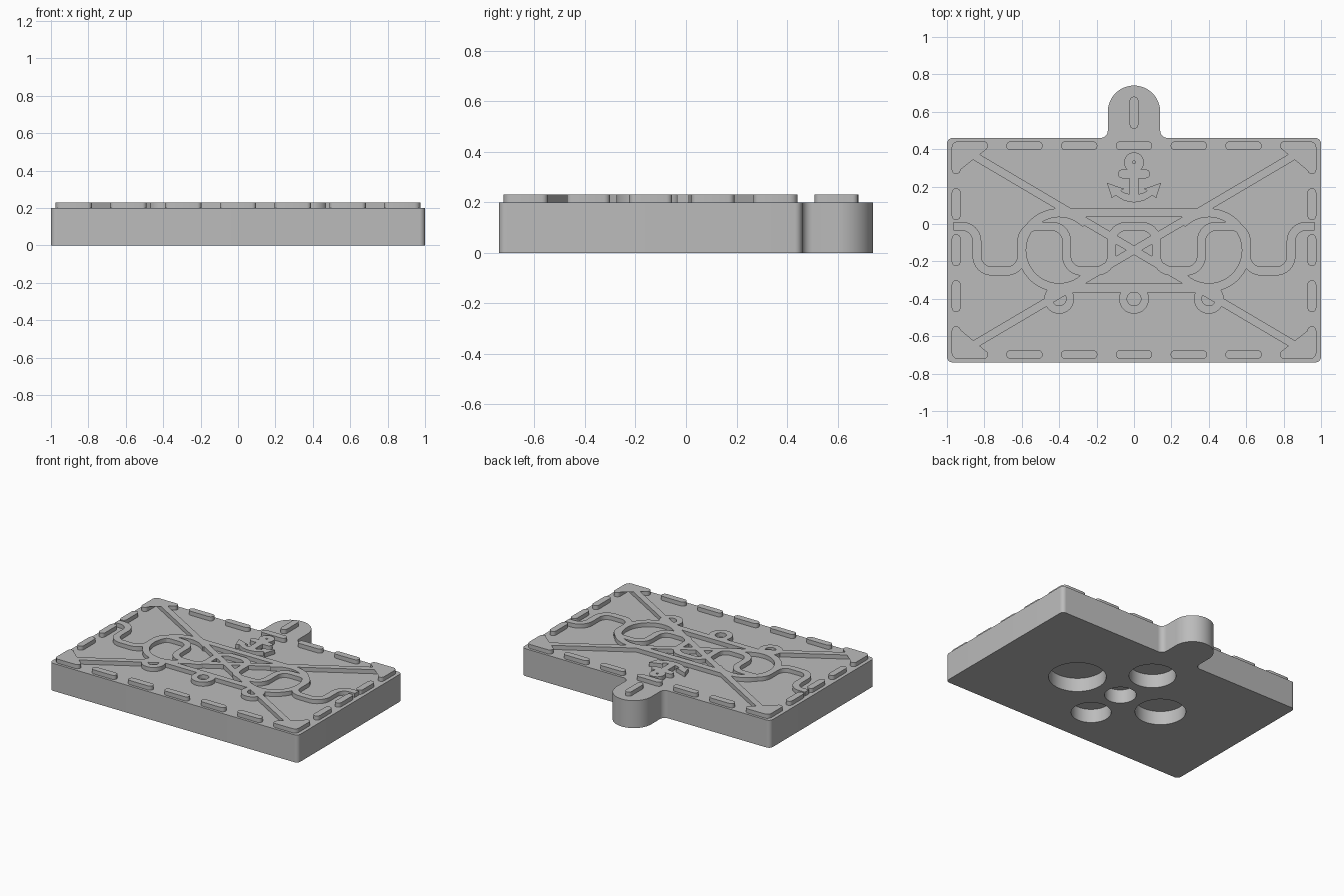
import bpy, bmesh, math
from mathutils import Vector

cube = bpy.data.objects.get("Cube")
if cube:
    bpy.data.objects.remove(cube, do_unlink=True)

BASE, TOP = 0.2, 0.23      # plate top and relief top
W = 0.047                  # usual relief line width
MID = -0.14                # centre of the plate in y
parts = []

grey = bpy.data.materials.new("plain grey")
grey.use_nodes = True
grey.diffuse_color = (0.5, 0.5, 0.5, 1)
grey.node_tree.nodes["Principled BSDF"].inputs["Base Color"].default_value = (0.5, 0.5, 0.5, 1)


def finish(name, bm):
    bmesh.ops.recalc_face_normals(bm, faces=bm.faces)
    mesh = bpy.data.meshes.new(name)
    bm.to_mesh(mesh)
    bm.free()
    mesh.materials.append(grey)
    obj = bpy.data.objects.new(name, mesh)
    bpy.context.collection.objects.link(obj)
    parts.append(obj)
    return obj


def arc(cx, cy, r, a0, a1, n=8):
    angles = [math.radians(a0 + (a1 - a0) * i / n) for i in range(n + 1)]
    return [(cx + r * math.cos(a), cy + r * math.sin(a)) for a in angles]


def prism(name, outline, z0=BASE, z1=TOP):
    bm = bmesh.new()
    low = [bm.verts.new((x, y, z0)) for x, y in outline]
    high = [bm.verts.new((x, y, z1)) for x, y in outline]
    bm.faces.new(low[::-1])
    bm.faces.new(high)
    for i in range(len(low)):
        j = (i + 1) % len(low)
        bm.faces.new((low[i], low[j], high[j], high[i]))
    return finish(name, bm)


def stroke(name, path, width=W, rounded=False):
    """Raised line of even width along an open path."""
    p = [Vector(q) for q in path]
    h = width / 2
    left, right = [], []
    for i, q in enumerate(p):
        d0 = (q - p[max(i - 1, 0)]).normalized()
        d1 = (p[min(i + 1, len(p) - 1)] - q).normalized()
        t = (d0 + d1).normalized()
        ref = d1 if d1.length else d0
        off = Vector((-t.y, t.x)) * h / t.dot(ref)
        left.append(q + off)
        right.append(q - off)
    cap_a, cap_b = [], []
    if rounded:
        a = math.degrees(math.atan2(*(p[-1] - p[-2]).yx))
        cap_b = arc(*p[-1], h, a - 90, a + 90)[1:-1]
        a = math.degrees(math.atan2(*(p[0] - p[1]).yx))
        cap_a = arc(*p[0], h, a - 90, a + 90)[1:-1]
    return prism(name, [tuple(v) for v in right] + cap_b
                 + [tuple(v) for v in left[::-1]] + cap_a)


def ring(name, x, y, outer, inner, n=32):
    bm = bmesh.new()
    loops = []
    for r, z in ((outer, BASE), (outer, TOP), (inner, TOP), (inner, BASE)):
        loops.append([bm.verts.new((px, py, z)) for px, py in arc(x, y, r, 0, 360, n)[:-1]])
    for k in range(4):
        a, b = loops[k], loops[(k + 1) % 4]
        for i in range(n):
            j = (i + 1) % n
            bm.faces.new((a[i], a[j], b[j], b[i]))
    return finish(name, bm)


def mirrored(half):
    return half + [(-x, y) for x, y in half[::-1] if abs(x) > 1e-5]


# Plate with rounded corners and hanging tab
half = (arc(0.97, -0.71, 0.03, -90, 0) + arc(0.97, 0.43, 0.03, 0, 90)
        + arc(0.18, 0.50, 0.04, 270, 180) + arc(0, 0.60, 0.14, 0, 90, 16))
plate = prism("plate", mirrored(half), 0, BASE)

# Blind round holes in the underside
for x, y, r in ((0, MID, 0.105), (0, -0.44, 0.132), (0, 0.19, 0.155),
                (-0.345, MID, 0.168), (0.37, MID, 0.19)):
    cutter = prism("hole_cutter", arc(x, y, r, 0, 360, 48)[:-1], -0.1, 0.1)
    cutter.hide_render = True
    parts.remove(cutter)
    mod = plate.modifiers.new("hole", 'BOOLEAN')
    mod.operation = 'DIFFERENCE'
    mod.solver = 'EXACT'
    mod.object = cutter
    bpy.context.view_layer.objects.active = plate
    bpy.ops.object.modifier_apply(modifier=mod.name)
    bpy.data.objects.remove(cutter, do_unlink=True)

# Stitched border: dashes and corner brackets
EX, EY = 0.951, 0.558
for s in (-1, 1):
    for k in range(-2, 3):
        x = k * 0.293
        stroke("border_dash", [(x - 0.074, MID + s * EY), (x + 0.074, MID + s * EY)], W, True)
    for k in range(-1, 2):
        y = MID + k * 0.246
        stroke("side_dash", [(s * EX, y - 0.062), (s * EX, y + 0.062)], W, True)
    for t in (-1, 1):
        bracket = [(EX - 0.147, EY)] + arc(EX - 0.01, EY - 0.01, 0.01, 90, 0, 3) + [(EX, EY - 0.128)]
        stroke("corner_bracket", [(s * x, MID + t * y) for x, y in bracket], W, True)
    # Diagonal bars
    stroke("diagonal_bar", [(-0.945, MID - s * EY), (0.945, MID + s * EY)], 0.043)

# Slot mark on the tab
stroke("tab_mark", [(0, 0.532), (0, 0.658)], W, True)

# Level bars joining the diagonals
for s in (-1, 1):
    outer, inner = MID + s * 0.225, MID + s * 0.178
    prism("level_bar", [(-0.38, outer), (0.38, outer), (0.30, inner), (-0.30, inner)])

# Waving rope
HI, LO, R = -0.012, -0.252, 0.08
path = [(-0.965, HI)]
for k in range(8):
    x = -0.84 + 0.24 * k
    if k % 2 == 0:
        path += arc(x - R, HI - R, R, 90, 0) + arc(x + R, LO + R, R, 180, 270)
    else:
        path += arc(x - R, LO + R, R, 270, 360) + arc(x + R, HI - R, R, 180, 90)
path.append((0.965, HI))
stroke("wave_rope", path)

# Large side loops between the diagonals
for s in (-1, 1):
    loop = arc(0.40, MID, 0.2, -135, 135, 40)
    stroke("side_loop", [(s * x, y) for x, y in loop])

# Small rings along the lower bar
for x in (-0.4, 0, 0.4):
    ring("hanging_ring", x, -0.4, 0.08, 0.037)

# Anchor
ring("anchor_eye", 0, 0.33, 0.053, 0.008)
stroke("anchor_stock", [(-0.063, 0.268), (0.063, 0.268)], W, True)
stroke("anchor_shank", [(0, 0.14), (0, 0.29)], 0.05)
prism("anchor_arms", mirrored([
    (0, 0.115), (0.05, 0.124), (0.10, 0.153), (0.118, 0.137), (0.145, 0.22),
    (0.053, 0.188), (0.070, 0.178), (0.05, 0.166), (0.02, 0.159), (0, 0.158)]))

# Smooth the curved walls, keep the rims sharp
bpy.ops.object.select_all(action='DESELECT')
for obj in parts:
    obj.select_set(True)
bpy.context.view_layer.objects.active = plate
bpy.ops.object.shade_smooth_by_angle(angle=math.radians(30))
